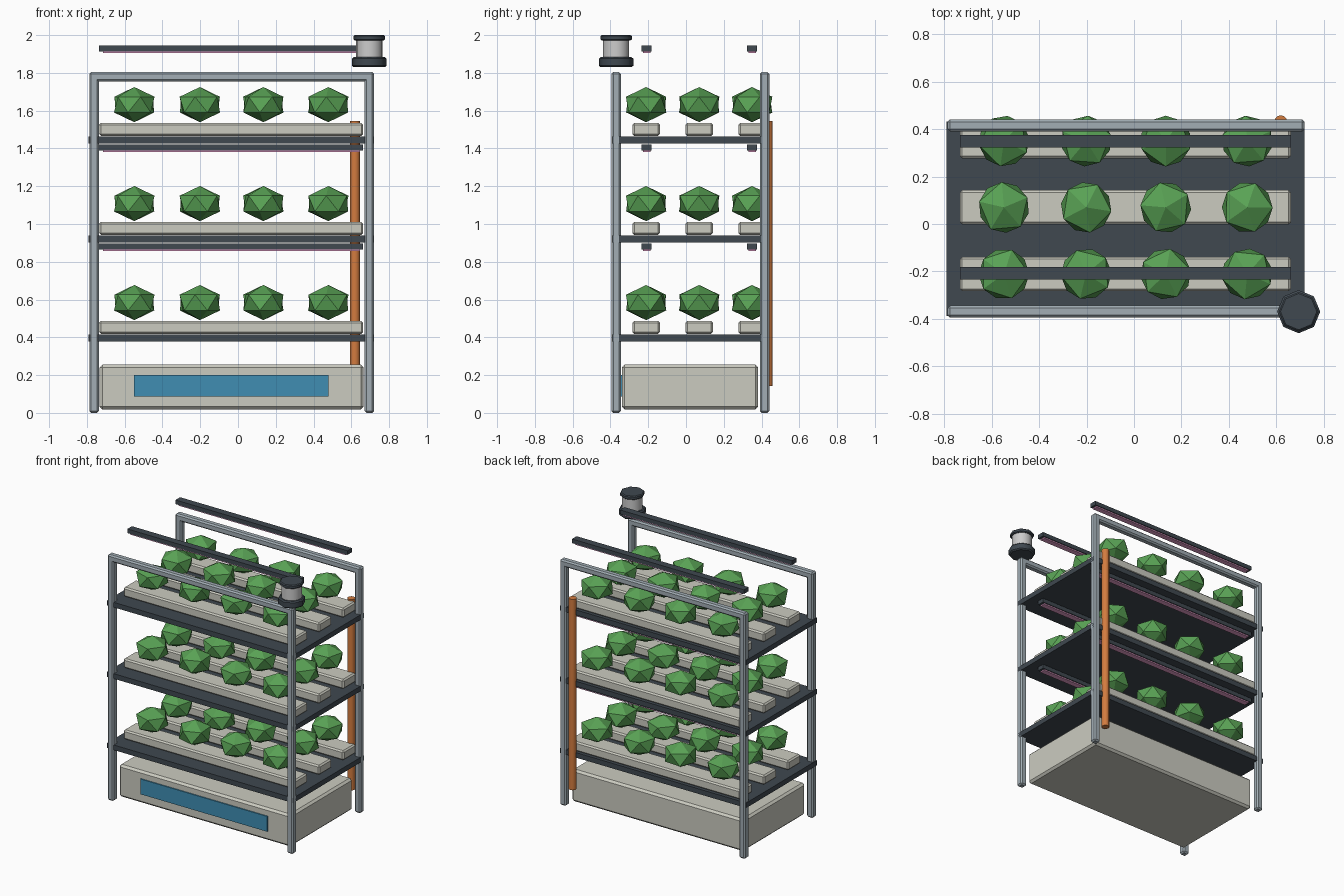
import bpy, math

if "Cube" in bpy.data.objects:
    bpy.data.objects.remove(bpy.data.objects["Cube"])

def mat(name, r, g, b):
    m = bpy.data.materials.new(name)
    m.diffuse_color = (r, g, b, 1)
    m.use_nodes = True
    m.node_tree.nodes["Principled BSDF"].inputs["Base Color"].default_value = m.diffuse_color
    return m

STEEL = mat("steel", 0.36, 0.42, 0.46)
DARK = mat("dark_metal", 0.05, 0.065, 0.08)
CREAM = mat("cream_plastic", 0.60, 0.60, 0.53)
GREEN = mat("leaf_green", 0.10, 0.36, 0.09)
BLUE = mat("water_blue", 0.05, 0.27, 0.45)
ORANGE = mat("pipe_orange", 0.65, 0.20, 0.05)
PINK = mat("grow_pink", 0.80, 0.35, 0.60)
WHITE = mat("lamp_white", 0.80, 0.82, 0.80)

def box(name, x, y, z, m, bevel=0):
    """Box from (min, max) ranges, optionally with chamfered edges."""
    bpy.ops.mesh.primitive_cube_add(size=1, location=[sum(r) / 2 for r in (x, y, z)])
    o = bpy.context.object
    o.name = name
    o.scale = [r[1] - r[0] for r in (x, y, z)]
    bpy.ops.object.transform_apply(location=False, rotation=False, scale=True)
    o.data.materials.append(m)
    if bevel:
        b = o.modifiers.new("bevel", 'BEVEL')
        b.width, b.segments = bevel, 1
    return o

def cyl(name, x, y, z, r, sides, m, bevel=0):
    bpy.ops.mesh.primitive_cylinder_add(vertices=sides, radius=r, depth=z[1] - z[0],
                                        location=(x, y, sum(z) / 2))
    o = bpy.context.object
    o.name = name
    o.data.materials.append(m)
    if bevel:
        b = o.modifiers.new("bevel", 'BEVEL')
        b.width, b.segments, b.limit_method = bevel, 1, 'ANGLE'
        b.angle_limit = math.radians(60)
    bpy.ops.object.shade_smooth_by_angle(angle=math.radians(50))
    return o

def around(c, w):
    return (c - w / 2, c + w / 2)

# Frame: four posts and two top rails
for side, y in (("front", -0.37), ("back", 0.416)):
    for hand, x in (("left", -0.762), ("right", 0.695)):
        box(f"{side}_{hand}_post", around(x, 0.05), around(y, 0.05), (0, 1.805), STEEL, 0.01)
    box(f"{side}_top_rail", (-0.787, 0.72), around(y, 0.05), (1.755, 1.805), STEEL, 0.01)

# Water reservoir with level window
box("reservoir", (-0.733, 0.665), (-0.34, 0.382), (0.018, 0.255), CREAM, 0.015)
box("reservoir_window", (-0.55, 0.48), (-0.348, -0.335), (0.088, 0.2), BLUE)

# Tiers: shelf, channels, plants and lights above
for t in range(3):
    z = 0.396 + 0.524 * t
    box(f"shelf_{t+1}", (-0.792, 0.72), (-0.388, 0.432), around(z, 0.037), DARK)
    for c, y in enumerate((-0.211, 0.07, 0.35)):
        box(f"channel_{t+1}_{c+1}", (-0.735, 0.663), around(y, 0.145),
            (z + 0.022, z + 0.091), CREAM, 0.01)
        for p, x in enumerate((-0.549, -0.202, 0.134, 0.478)):
            bpy.ops.mesh.primitive_ico_sphere_add(
                subdivisions=1, radius=0.12, location=(x, y, z + 0.188),
                rotation=(0, 0, 0.7 * p + 0.4 * c))
            o = bpy.context.object
            o.name = f"plant_{t+1}_{c+1}_{p+1}"
            o.scale = (1, 1, 0.775)
            o.data.materials.append(GREEN)
    for side, y in (("front", -0.208), ("back", 0.35)):
        box(f"{side}_light_bar_{t+1}", (-0.735, 0.663), around(y, 0.053),
            around(z + 0.485, 0.03), DARK)
        box(f"{side}_light_strip_{t+1}", (-0.716, 0.645), around(y, 0.04),
            (z + 0.461, z + 0.472), PINK)

# Feed pipe at the back
cyl("feed_pipe", 0.619, 0.432, (0.143, 1.545), 0.027, 12, ORANGE)

# Beacon lamp above the front right post
bx, by = 0.695, -0.37
cyl("beacon_base", bx, by, (1.83, 1.883), 0.091, 8, DARK, 0.008)
cyl("beacon_lens", bx, by, (1.88, 1.98), 0.069, 16, WHITE)
cyl("beacon_cap", bx, by, (1.972, 2.0), 0.083, 8, DARK, 0.006)
